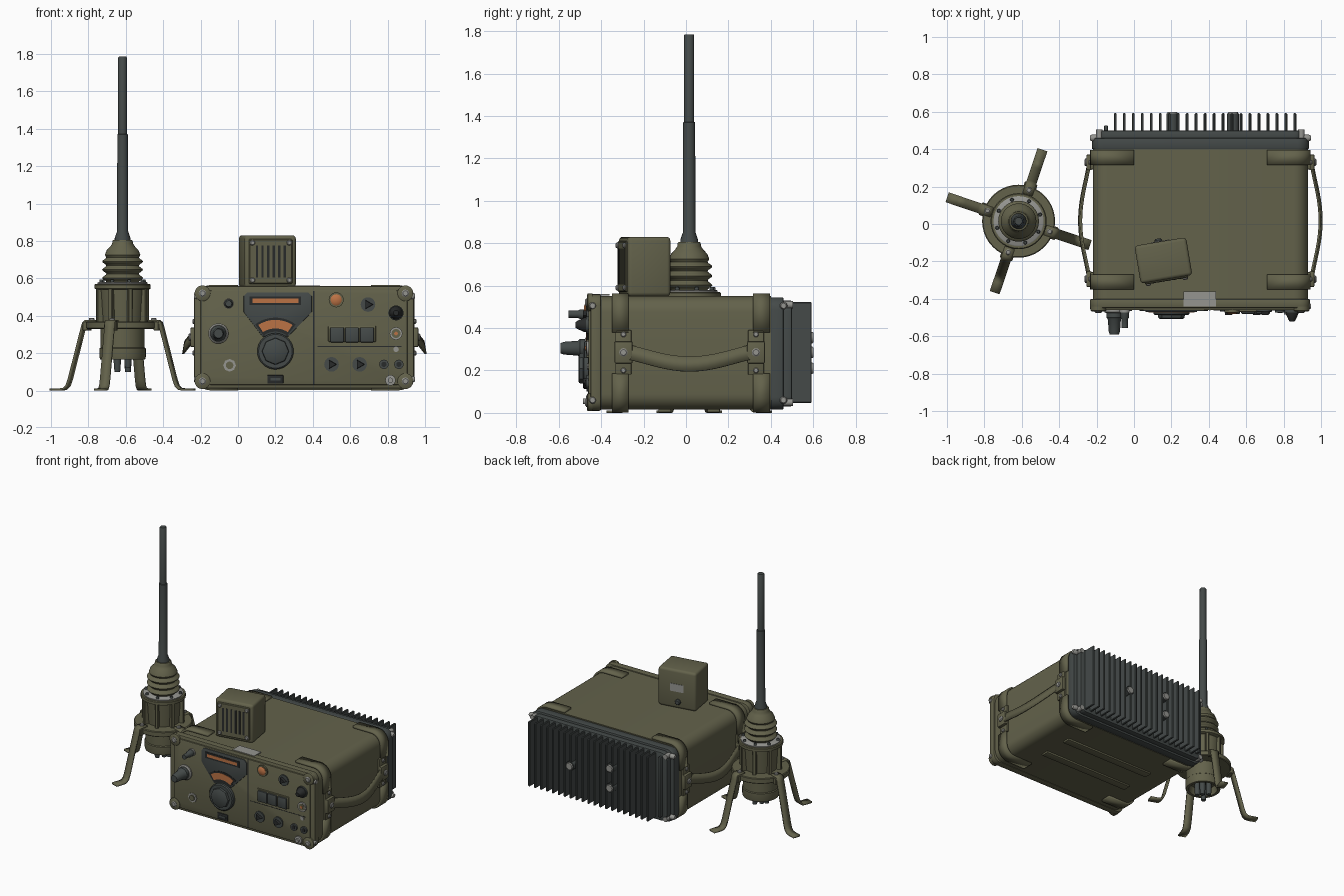
import bpy, bmesh
from math import sin, cos, pi, radians
from mathutils import Matrix, Vector

cube = bpy.data.objects.get("Cube")
if cube:
    bpy.data.objects.remove(cube, do_unlink=True)


def material(name, red, green, blue):
    mat = bpy.data.materials.new(name)
    mat.use_nodes = True
    colour = (red, green, blue, 1)
    mat.diffuse_color = colour
    shader = mat.node_tree.nodes["Principled BSDF"]
    shader.inputs["Base Color"].default_value = colour
    shader.inputs["Roughness"].default_value = 0.7
    return mat


OLIVE = material("olive paint", 0.125, 0.122, 0.07)
DARK = material("dark grey", 0.058, 0.068, 0.066)
BLACK = material("black rubber", 0.022, 0.024, 0.024)
STEEL = material("light steel", 0.3, 0.3, 0.28)
ORANGE = material("orange glass", 0.5, 0.17, 0.06)
parts = []


def finish(name, bm, mat):
    bmesh.ops.recalc_face_normals(bm, faces=bm.faces[:])
    mesh = bpy.data.meshes.new(name)
    bm.to_mesh(mesh)
    bm.free()
    mesh.materials.append(mat)
    obj = bpy.data.objects.new(name, mesh)
    bpy.context.collection.objects.link(obj)
    parts.append(obj)
    return obj


def box(name, centre, size, mat, bevel=0.0, segments=2, place=Matrix()):
    bm = bmesh.new()
    bmesh.ops.create_cube(bm, size=1, matrix=Matrix.Diagonal((*size, 1)))
    if bevel:
        bmesh.ops.bevel(bm, geom=bm.edges[:], offset=bevel, segments=segments,
                        affect='EDGES', profile=0.5)
    bm.transform(place @ Matrix.Translation(centre))
    return finish(name, bm, mat)


def prism(name, points, back, front, mat, bevel=0.0):
    """Extrude an x-z outline along y, softening the front and back rims."""
    bm = bmesh.new()
    face = bm.faces.new([bm.verts.new((x, back, z)) for x, z in points])
    new = bmesh.ops.extrude_face_region(bm, geom=[face])["geom"]
    for v in new:
        if isinstance(v, bmesh.types.BMVert):
            v.co.y = front
    if bevel:
        rims = [e for e in bm.edges if abs(e.verts[0].co.y - e.verts[1].co.y) < 1e-5]
        bmesh.ops.bevel(bm, geom=rims, offset=bevel, segments=2, affect='EDGES', profile=0.5)
    return finish(name, bm, mat)


def rounded(x0, x1, z0, z1, r, steps=6):
    corners = ((x1 - r, z1 - r), (x0 + r, z1 - r), (x0 + r, z0 + r), (x1 - r, z0 + r))
    return [(cx + r * cos((k + i / steps) * pi / 2), cz + r * sin((k + i / steps) * pi / 2))
            for k, (cx, cz) in enumerate(corners) for i in range(steps + 1)]


def lathe(name, profile, mat, place, sides=32):
    """Spin an (r, z) profile about local z and cap both ends."""
    bm = bmesh.new()
    rings = [[bm.verts.new((r * cos(2 * pi * i / sides), r * sin(2 * pi * i / sides), z))
              for i in range(sides)] for r, z in profile]
    for low, high in zip(rings, rings[1:]):
        for i in range(sides):
            j = (i + 1) % sides
            bm.faces.new((low[i], low[j], high[j], high[i]))
    bm.faces.new(rings[0])
    bm.faces.new(rings[-1])
    bm.transform(place)
    return finish(name, bm, mat)


def ribbon(name, path, width, thick, mat, place=Matrix()):
    """Flat strip along a path, given body by a solidify modifier."""
    bm = bmesh.new()
    half = Vector(width) / 2
    rows = [(bm.verts.new(Vector(p) - half), bm.verts.new(Vector(p) + half)) for p in path]
    for a, b in zip(rows, rows[1:]):
        bm.faces.new((a[0], a[1], b[1], b[0]))
    bm.transform(place)
    obj = finish(name, bm, mat)
    mod = obj.modifiers.new("thickness", 'SOLIDIFY')
    mod.thickness, mod.offset = thick, 0
    return obj


FACE = -0.46   # front plane of the control panel


def front_turned(name, x, z, profile, mat, sides=24, y=FACE):
    """Turned part pointing out of the front panel; profile is (r, depth)."""
    return lathe(name, profile, mat, Matrix.Translation((x, y, z)) @ Matrix.Rotation(pi / 2, 4, 'X'), sides)


def stud(name, place, r, mat=STEEL, height=0.012):
    lathe(name, [(r, -0.01), (r, height * 0.6), (r * 0.7, height)], mat, place, 12)


# Case shell, front bezel and panel
LEFT, RIGHT, MID = -0.22, 0.93, 0.355
prism("case_shell", rounded(LEFT, RIGHT, 0.015, 0.55, 0.075), 0.40, -0.42, OLIVE)
prism("front_bezel", rounded(-0.235, 0.94, 0.01, 0.558, 0.05), -0.40, -0.45, OLIVE, 0.008)
prism("front_panel", rounded(-0.2, 0.905, 0.03, 0.535, 0.06), -0.44, FACE, OLIVE, 0.004)
box("panel_seam", (0.405, FACE, 0.283), (0.006, 0.004, 0.5), BLACK)
box("panel_step_seam", (0.65, FACE, 0.235), (0.45, 0.003, 0.004), BLACK)
for x in (-0.19, 0.895):
    for z in (0.05, 0.52):
        front_turned("corner_pad", x, z, [(0.042, -0.02), (0.042, 0.003), (0.036, 0.007)], OLIVE)
        front_turned("corner_bolt", x, z, [(0.02, 0), (0.02, 0.01), (0.014, 0.015)], STEEL, 12)

# Corner brackets, strap mounts and carrying straps on both sides
for side in (-1, 1):
    edge = MID + side * 0.575
    for y in (-0.31, 0.355):
        for low in (False, True):
            r, out = 0.08, 0.006
            path = [(edge - side * 0.22, 0.55 + out)]
            path += [(edge + side * (out - r + r * sin(a * pi / 16)),
                      0.55 + out - r + r * cos(a * pi / 16)) for a in range(9)]
            path += [(edge + side * out, 0.38)]
            ribbon("corner_bracket", [(x, y, 0.565 - z if low else z) for x, z in path],
                   (0, 0.08, 0), 0.016, OLIVE)
    turn = Matrix.Rotation(side * pi / 2, 4, 'Y')
    for y in (-0.295, 0.33):
        box("strap_mount", (edge + side * 0.004, y, 0.285), (0.02, 0.075, 0.21), OLIVE, 0.004)
        box("strap_clamp", (edge + side * 0.02, y, 0.285), (0.03, 0.085, 0.105), OLIVE, 0.008)
        stud("strap_bolt", Matrix.Translation((edge + side * 0.033, y, 0.285)) @ turn, 0.02)
        for z in (0.2, 0.37):
            stud("mount_bolt", Matrix.Translation((edge + side * 0.012, y, z)) @ turn, 0.013)
    strap = []
    for i in range(17):
        t = i / 16
        bow = sin(pi * t) ** 1.3
        strap.append((edge + side * (0.02 + 0.048 * bow), -0.295 + 0.625 * t, 0.29 - 0.06 * bow))
    ribbon("carry_strap", strap, (side * 0.012, 0, -0.07), 0.01, OLIVE)
    for y in (-0.44, 0.46):
        for z in (0.06, 0.505):
            stud("edge_bolt", Matrix.Translation((edge - side * 0.01, y, z)) @ turn, 0.018, height=0.025)

# Underside runners
for y in (-0.1, 0.13):
    box("foot_runner", (MID, y, 0.011), (0.75, 0.06, 0.018), OLIVE, 0.004)

# Rear heat sink
prism("sink_gasket", rounded(-0.225, 0.935, 0.015, 0.545, 0.06), 0.46, 0.40, DARK, 0.006)
prism("sink_plate", rounded(-0.195, 0.905, 0.03, 0.53, 0.05), 0.50, 0.45, DARK, 0.008)
for i in range(21):
    box("sink_fin", (-0.1 + i * 0.048, 0.54, 0.285), (0.015, 0.105, 0.475), DARK, 0.004, 1)
box("sink_end_rib", (-0.15, 0.505, 0.285), (0.02, 0.045, 0.44), DARK, 0.005)
for x, z in ((0.205, 0.355), (0.205, 0.21), (0.53, 0.285)):
    front_turned("sink_boss", x, z, [(0.032, -0.09), (0.032, 0.02)], DARK, y=0.5)
    front_turned("sink_bolt", x, z, [(0.024, -0.1), (0.027, -0.095), (0.027, 0.0)], STEEL, 12, y=0.5)
for x in (-0.185, 0.895):
    for z in (0.05, 0.51):
        front_turned("sink_corner_bolt", x, z, [(0.017, -0.055), (0.017, 0.0)], STEEL, 12, y=0.45)

# Tuning dial with lit scales and main knob
dial = [(0.05, 0.525), (0.375, 0.525), (0.395, 0.505), (0.395, 0.42), (0.27, 0.29),
        (0.13, 0.29), (0.03, 0.42), (0.03, 0.505)]
prism("dial_plate", dial, -0.45, -0.466, DARK, 0.003)
box("scale_recess", (0.2, -0.467, 0.48), (0.275, 0.006, 0.045), BLACK)
box("scale_strip", (0.2, -0.469, 0.48), (0.245, 0.006, 0.022), ORANGE)
KNOB = (0.2, 0.21)


def sector(inner, outer, spread):
    angles = [pi / 2 + radians(spread) * (i / 6 - 1) for i in range(13)]
    arc = [(outer * cos(a), outer * sin(a)) for a in angles]
    arc += [(inner * cos(a), inner * sin(a)) for a in reversed(angles)]
    return [(KNOB[0] + x, KNOB[1] + z) for x, z in arc]


prism("arc_recess", sector(0.105, 0.18, 37), -0.46, -0.469, BLACK)
prism("arc_scale", sector(0.122, 0.168, 33), -0.46, -0.471, ORANGE)
front_turned("tuning_knob", *KNOB, [(0.097, -0.01), (0.097, 0.02), (0.09, 0.026)], DARK, 32)
front_turned("tuning_grip", *KNOB, [(0.076, 0), (0.07, 0.042), (0.062, 0.047)], DARK, 8)
box("name_plate", (0.2, FACE, 0.06), (0.085, 0.012, 0.045), BLACK, 0.003)
box("name_plate_bar", (0.2, -0.466, 0.06), (0.055, 0.004, 0.012), DARK)

# Left connectors
front_turned("upper_left_ring", -0.05, 0.465, [(0.027, -0.01), (0.027, 0.012)], STEEL)
front_turned("upper_left_plug", -0.05, 0.465, [(0.023, 0), (0.023, 0.04), (0.017, 0.05), (0.017, 0.095)], DARK)
front_turned("main_socket_ring", -0.105, 0.305, [(0.054, -0.01), (0.054, 0.01), (0.046, 0.016)], STEEL)
front_turned("main_plug", -0.105, 0.305, [(0.043, 0), (0.043, 0.04), (0.035, 0.05), (0.03, 0.115),
                                       (0.024, 0.132)], DARK)
front_turned("lower_left_socket", -0.045, 0.135, [(0.034, -0.01), (0.034, 0.006)], STEEL, 8)
front_turned("lower_left_pin", -0.045, 0.135, [(0.02, 0), (0.02, 0.014)], OLIVE)

# Right side controls
front_turned("lamp_ring", 0.525, 0.485, [(0.04, -0.01), (0.04, 0.012)], OLIVE)
front_turned("lamp_glass", 0.525, 0.485, [(0.03, 0), (0.03, 0.014), (0.018, 0.022)], ORANGE)
for x, z in ((0.695, 0.46), (0.5, 0.14), (0.65, 0.14)):
    front_turned("selector_base", x, z, [(0.039, -0.01), (0.039, 0.008)], DARK)
    front_turned("selector_grip", x, z, [(0.03, 0), (0.025, 0.026)], BLACK, 3)
box("switch_frame", (0.61, FACE, 0.303), (0.255, 0.02, 0.085), OLIVE, 0.004)
for i in (-1, 0, 1):
    box("rocker_switch", (0.61 + i * 0.08, -0.468, 0.298), (0.074, 0.026, 0.08), DARK, 0.006)
front_turned("right_plug_ring", 0.845, 0.415, [(0.04, -0.01), (0.04, 0.012)], DARK)
front_turned("right_plug", 0.845, 0.415, [(0.036, 0), (0.034, 0.02), (0.02, 0.05), (0.014, 0.06)], BLACK)
front_turned("power_socket", 0.845, 0.305, [(0.034, -0.01), (0.034, 0.01)], STEEL)
front_turned("power_core", 0.845, 0.305, [(0.024, 0), (0.024, 0.012)], OLIVE)
front_turned("power_pin", 0.845, 0.305, [(0.01, 0), (0.01, 0.016)], ORANGE, 12)
front_turned("small_screw", 0.845, 0.22, [(0.015, -0.01), (0.015, 0.006)], STEEL, 8)
for x in (0.78, 0.86):
    front_turned("jack_ring", x, 0.14, [(0.025, -0.01), (0.025, 0.012)], DARK)
    front_turned("jack_hole", x, 0.14, [(0.014, 0), (0.014, 0.015)], BLACK, 12)
front_turned("ground_post", 0.815, 0.055, [(0.028, -0.01), (0.028, 0.01), (0.014, 0.012), (0.014, 0.025)], STEEL)
box("top_label", (0.352, -0.4, 0.557), (0.175, 0.08, 0.008), STEEL)

# Speaker box, turned slightly on top of the case
turned = Matrix.Translation((0.157, -0.195, 0.55)) @ Matrix.Rotation(radians(9.5), 4, 'Z')
box("speaker_box", (0, 0, 0.14), (0.28, 0.205, 0.28), OLIVE, 0.018, 3, turned)
box("speaker_grille", (0, -0.104, 0.14), (0.235, 0.014, 0.24), OLIVE, 0.005, 1, turned)
for i in range(6):
    box("grille_slot", (-0.075 + i * 0.03, -0.1105, 0.14), (0.013, 0.004, 0.17), BLACK, place=turned)
for x in (-0.1, 0.1):
    for z in (0.04, 0.24):
        stud("grille_bolt", turned @ Matrix.Translation((x, -0.109, z)) @ Matrix.Rotation(pi / 2, 4, 'X'), 0.014)
box("speaker_label", (0, 0.103, 0.15), (0.1, 0.005, 0.055), STEEL, place=turned)
stud("speaker_jack", turned @ Matrix.Translation((-0.01, 0.1, 0.05)) @ Matrix.Rotation(-pi / 2, 4, 'X'),
     0.02, DARK, 0.02)

# Antenna mast: base, housing, boot and whip
mast = Matrix.Translation((-0.617, 0.015, 0))
lathe("base_can", [(0.09, 0.22), (0.1, 0.165), (0.12, 0.165), (0.124, 0.18), (0.124, 0.225),
                   (0.118, 0.23), (0.118, 0.335)], OLIVE, mast)
lathe("leg_disc", [(0.19, 0.33), (0.195, 0.335), (0.195, 0.365), (0.19, 0.37)], OLIVE, mast, 40)
lathe("housing", [(0.112, 0.36), (0.125, 0.55)], OLIVE, mast)
lathe("upper_flange", [(0.14, 0.54), (0.15, 0.545), (0.15, 0.565), (0.145, 0.57)], OLIVE, mast, 40)
lathe("clamp_ring", [(0.134, 0.565), (0.134, 0.576), (0.128, 0.58)], STEEL, mast, 40)
boot = [(0.1, 0.57)]
for i in range(25):
    boot.append((0.098 + 0.011 * sin(i * pi / 4 - pi / 2), 0.58 + i * 0.0055))
boot += [(0.095, 0.725), (0.085, 0.75), (0.066, 0.77), (0.056, 0.785), (0.054, 0.80), (0.05, 0.805)]
lathe("rubber_boot", boot, OLIVE, mast)
lathe("whip", [(0.042, 0.79), (0.042, 0.815), (0.03, 0.85), (0.028, 1.37), (0.0235, 1.372),
               (0.0235, 1.78), (0.02, 1.785)], DARK, mast, 20)
for i in range(8):
    spin = mast @ Matrix.Rotation(i * pi / 4 + 0.3, 4, 'Z')
    box("housing_rib", (0.125, 0, 0.455), (0.04, 0.022, 0.18), OLIVE, 0.003, 1, spin)
    stud("clamp_bolt", spin @ Matrix.Translation((0.12, 0, 0.58)), 0.01, DARK, 0.014)
for i in range(4):
    spin = mast @ Matrix.Rotation(radians(45 + 90 * i), 4, 'Z')
    lathe("bottom_plug", [(0.016, 0.12 if i % 2 else 0.1), (0.02, 0.15), (0.02, 0.24)], DARK,
          spin @ Matrix.Translation((0.04, 0, 0)), 12)

# Four splayed legs with turned-out feet
leg = [(0.15, 0.372), (0.2, 0.372), (0.213, 0.362), (0.22, 0.34), (0.295, 0.06), (0.308, 0.025),
       (0.325, 0.009), (0.345, 0.006), (0.403, 0.006)]
for i in range(4):
    spin = mast @ Matrix.Rotation(radians(71.5 + 90 * i), 4, 'Z')
    ribbon("leg", [(r, 0, z) for r, z in leg], (0, 0.055, 0), 0.012, OLIVE, spin)
    box("leg_bracket", (0.2, 0, 0.345), (0.03, 0.07, 0.05), OLIVE, 0.004, 1, spin)
    stud("leg_bolt", spin @ Matrix.Translation((0.175, 0, 0.377)), 0.015)

# Smooth shading with crisp edges
bpy.ops.object.select_all(action='DESELECT')
for obj in parts:
    obj.select_set(True)
bpy.context.view_layer.objects.active = parts[0]
bpy.ops.object.shade_smooth_by_angle(angle=radians(35))
